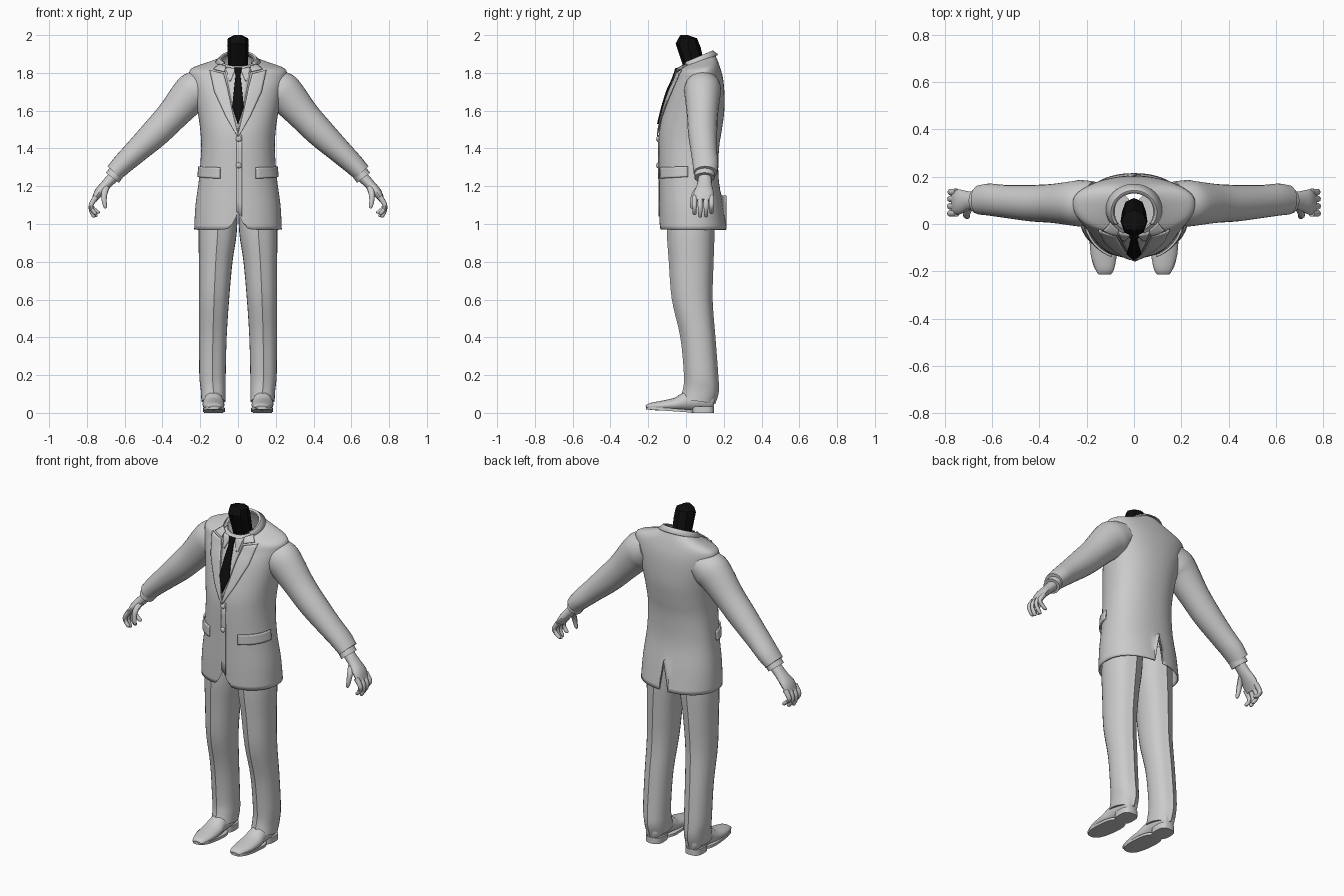
import bpy, bmesh, math
from mathutils import Vector
from mathutils.bvhtree import BVHTree

cube = bpy.data.objects.get("Cube")
if cube:
    bpy.data.objects.remove(cube)


def material(name, value):
    m = bpy.data.materials.new(name)
    m.use_nodes = True
    col = (value, value, value, 1)
    m.diffuse_color = col
    m.node_tree.nodes["Principled BSDF"].inputs["Base Color"].default_value = col
    return m


GREY = material("light grey", 0.6)
BLACK = material("black", 0.004)
parts = []


def finish(bm, name, mat=GREY, mirror=False, thick=0, offset=0):
    """Turn a bmesh into a named object with optional mirror and thickness."""
    bmesh.ops.remove_doubles(bm, verts=bm.verts, dist=1e-5)
    bmesh.ops.recalc_face_normals(bm, faces=bm.faces)
    me = bpy.data.meshes.new(name)
    bm.to_mesh(me)
    bm.free()
    me.materials.append(mat)
    ob = bpy.data.objects.new(name, me)
    bpy.context.collection.objects.link(ob)
    if thick:
        mod = ob.modifiers.new("thickness", 'SOLIDIFY')
        mod.thickness, mod.offset = thick, offset
    if mirror:
        ob.modifiers.new("mirror", 'MIRROR').use_mirror_merge = False
    parts.append(ob)
    return ob


def resample(rows, k):
    """Catmull-Rom interpolation between rows of numbers."""
    out = []
    for i in range(len(rows) - 1):
        a, b, c, d = (rows[min(max(j, 0), len(rows) - 1)] for j in range(i - 1, i + 3))
        for s in range(k):
            t = s / k
            out.append([q + t / 2 * (r - p + t * (2 * p - 5 * q + 4 * r - w + t * (3 * (q - r) + w - p)))
                        for p, q, r, w in zip(a, b, c, d)])
    return out + [list(rows[-1])]


def skin(rings, cap_start=True, cap_end=True):
    """Bridge a list of closed point rings."""
    bm = bmesh.new()
    vs = [[bm.verts.new(p) for p in ring] for ring in rings]
    n = len(vs[0])
    for a, b in zip(vs, vs[1:]):
        for i in range(n):
            bm.faces.new((a[i], a[(i + 1) % n], b[(i + 1) % n], b[i]))
    if cap_start:
        bm.faces.new(vs[0])
    if cap_end:
        bm.faces.new(vs[-1])
    return bm


def ring(row, n=32, power=2, crease=0):
    """Oval at a height: z, centre x, half width, front y, middle y, back y, tilt."""
    z, cx, hw, yf, yc, yb, tilt = row
    pts = []
    for i in range(n):
        a = 2 * math.pi * i / n
        c, s = math.cos(a), math.sin(a)
        x = math.copysign(abs(c) ** (2 / power), c) * hw
        y = math.copysign(abs(s) ** (2 / power), s) * ((yb - yc) if s > 0 else (yc - yf))
        if abs(c) < 1e-4:
            y += math.copysign(crease, s)
        pts.append((cx + x, yc + y, z + tilt * y))
    return pts


def tube(name, pts, side, n=16, k=3, **kw):
    """Round limb along x, y, z points, each with radius across and radius along side."""
    pts = resample(pts, k)
    side = Vector(side)
    rings = []
    for i, p in enumerate(pts):
        a, b = pts[max(i - 1, 0)], pts[min(i + 1, len(pts) - 1)]
        t = (Vector(b[:3]) - Vector(a[:3])).normalized()
        u = side.cross(t).normalized()
        rings.append([Vector(p[:3]) + u * p[3] * math.cos(w) + side * p[4] * math.sin(w)
                      for w in (2 * math.pi * j / n for j in range(n))])
    return finish(skin(rings), name, **kw)


# Jacket body, with rounded front hem and back vent
rows = [(.97, 0, .232, -.14, .04, .215, 0), (1.1, 0, .225, -.142, .04, .195, 0),
        (1.25, 0, .205, -.143, .04, .172, 0), (1.4, 0, .195, -.145, .04, .175, 0),
        (1.5, 0, .2, -.14, .045, .19, 0), (1.6, 0, .215, -.118, .055, .203, 0),
        (1.7, 0, .238, -.088, .075, .203, 0), (1.77, 0, .255, -.06, .085, .195, .05),
        (1.82, 0, .25, -.045, .09, .18, .12), (1.85, 0, .165, -.04, .08, .165, .25),
        (1.865, 0, .1, -.035, .06, .15, .4), (1.872, 0, .088, -.03, .05, .13, .45)]
bm = skin([ring(r, 64, 2.2) for r in resample(rows, 4)], False, False)
for v in bm.verts:
    x = abs(v.co.x)
    if v.co.y < 0 and x < .07:
        v.co.z = max(v.co.z, .97 + .09 * (1 - x / .07) ** 2)
    elif v.co.y > 0 and x < .004:
        v.co.z = max(v.co.z, 1.15)
bmesh.ops.remove_doubles(bm, verts=bm.verts, dist=1e-5)
bmesh.ops.recalc_face_normals(bm, faces=bm.faces)
surface = BVHTree.FromBMesh(bm)
finish(bm, "jacket_body", thick=.008, offset=-1)


def on_jacket(p, lift, radial=False):
    """Project a point onto the jacket, raised by lift."""
    p = Vector(p)
    d = Vector((-p.x, .03 - p.y, 0)).normalized() if radial else Vector((0, 1, 0))
    hit = surface.ray_cast(p, d)[0]
    if hit is None or (hit.y > .07 and not radial):
        hit = surface.find_nearest(p)[0]
    return hit - d * lift


def plate(name, left, right, lift, radial=False, cols=6, k=6, thick=.006, **kw):
    """Thin cloth panel between two edges, laid on the jacket."""
    bm = bmesh.new()
    grid = []
    for i in range(len(left) - 1):
        for s in range(k + (i == len(left) - 2)):
            a = Vector(left[i]).lerp(Vector(left[i + 1]), s / k)
            b = Vector(right[i]).lerp(Vector(right[i + 1]), s / k)
            grid.append([bm.verts.new(on_jacket(a.lerp(b, j / cols), lift, radial))
                         for j in range(cols + 1)])
    for r, q in zip(grid, grid[1:]):
        for j in range(cols):
            bm.faces.new((r[j], r[j + 1], q[j + 1], q[j]))
    return finish(bm, name, thick=thick, **kw)


def front(*xz):
    return [(x, -.4, z) for x, z in xz]


# Shirt front, shirt collar points, lapels, tie and front edge
plate("shirt_front", front((-.07, 1.82), (-.001, 1.49)), front((.07, 1.82), (.001, 1.49)), .002)
plate("shirt_collar_point", front((.012, 1.822), (.04, 1.755)), front((.065, 1.83), (.05, 1.76)),
      .009, mirror=True)
plate("lapel", front((.075, 1.795), (.055, 1.72), (.028, 1.59), (0, 1.48)),
      front((.15, 1.815), (.125, 1.7), (.065, 1.57), (.002, 1.46)), .008, mirror=True)
plate("collar_fold", front((.065, 1.835), (.07, 1.805)), front((.1, 1.845), (.13, 1.82)),
      .01, mirror=True)
tie = [(.02, 1.825), (.013, 1.785), (.02, 1.72), (.031, 1.62), (.001, 1.53)]
plate("tie", front(*[(-x, z) for x, z in tie]), front(*tie), .014, mat=BLACK, thick=.009)
plate("front_edge", front((-.007, 1.47), (-.007, 1.065)), front((.02, 1.47), (.02, 1.04)),
      .002, thick=.004)

# Folded collar round the back of the neck
rows = [(1.875, 0, .086, -.03, .05, .13, .45), (1.877, 0, .096, -.036, .05, .142, .42),
        (1.855, 0, .118, -.045, .06, .168, .38)]
bm = skin([ring(r, 48) for r in rows], False, False)
bmesh.ops.delete(bm, geom=[f for f in bm.faces if f.calc_center_median().y < 0], context='FACES')
finish(bm, "jacket_collar", thick=.006)

# Pocket flaps
plate("pocket_flap", [(.13, -.2, 1.3), (.13, -.2, 1.24)], [(.32, 0, 1.305), (.32, 0, 1.25)],
      .008, radial=True, cols=10, thick=.009, mirror=True)

# Jacket buttons
for name, z in (("upper_button", 1.45), ("lower_button", 1.31)):
    bm = bmesh.new()
    bmesh.ops.create_uvsphere(bm, u_segments=16, v_segments=8, radius=.015)
    bmesh.ops.scale(bm, vec=(1, .6, 1), verts=bm.verts)
    bmesh.ops.translate(bm, vec=on_jacket((.004, -.4, z), .005), verts=bm.verts)
    finish(bm, name)

# Neck
rows = [(1.79, 0, .05, 0, .055, .11, 0), (1.945, 0, .057, -.055, .01, .078, -.15),
        (1.983, 0, .054, -.04, .01, .058, 0), (2, 0, .02, -.03, -.01, .01, 0)]
finish(skin([ring(r, 8) for r in rows]), "neck", BLACK)

# Sleeves and shirt cuffs
Y, X = (0, 1, 0), (1, 0, 0)
tube("sleeve", [(.17, .09, 1.735, .085, .09), (.225, .088, 1.705, .105, .098),
                (.267, .087, 1.668, .099, .093), (.35, .087, 1.573, .084, .082),
                (.437, .088, 1.482, .077, .077), (.54, .095, 1.384, .064, .07),
                (.61, .103, 1.318, .056, .068), (.655, .102, 1.272, .049, .062)],
     Y, n=24, mirror=True)
tube("shirt_cuff", [(.63, .1, 1.29, .042, .052), (.665, .098, 1.245, .044, .054)], Y, mirror=True)

# Hands
tube("palm", [(.655, .1, 1.255, .03, .034), (.7, .098, 1.207, .027, .04),
              (.738, .093, 1.165, .024, .053), (.762, .09, 1.125, .014, .05)], Y, mirror=True)
for name, y, reach, curl in (("index_finger", .045, .075, .02), ("middle_finger", .075, .09, .012),
                             ("ring_finger", .106, .088, .022), ("little_finger", .135, .07, .034)):
    tube(name, [(.75, y, 1.145, .015, .015), (.776, y, 1.105, .013, .014),
                (.782 - curl * .4, y, 1.125 - reach * .6, .011, .012),
                (.775 - curl, y, 1.125 - reach * .93, .01, .01),
                (.772 - curl, y, 1.125 - reach, .004, .004)], Y, n=10, mirror=True)
tube("thumb", [(.695, .075, 1.2, .018, .018), (.708, .045, 1.16, .016, .016),
               (.708, .034, 1.12, .013, .012), (.703, .031, 1.093, .01, .009),
               (.701, .03, 1.083, .004, .004)], Y, n=10, mirror=True)

# Creased trouser legs
rows = [(.062, .13, .064, -.024, .06, .147, -.15), (.12, .131, .066, -.008, .075, .166, -.08),
        (.2, .135, .07, -.003, .08, .163, 0), (.4, .133, .073, -.022, .065, .148, 0),
        (.6, .127, .08, -.067, .035, .133, 0), (.8, .118, .089, -.083, .03, .138, 0),
        (.95, .108, .101, -.093, .03, .143, 0), (1.12, .1, .1, -.093, .03, .145, 0)]
finish(skin([ring(r, 28, 2.1, .008) for r in resample(rows, 4)]), "trouser_leg", mirror=True)

# Shoes with sole and heel
tube("shoe_upper", [(.124, -.212, .03, .008, .028), (.124, -.19, .034, .018, .04),
                    (.128, -.13, .038, .026, .055), (.13, -.05, .046, .036, .058),
                    (.13, 0, .06, .05, .052), (.13, .08, .068, .055, .05),
                    (.13, .135, .062, .046, .04), (.13, .15, .06, .03, .025)],
     X, n=20, mirror=True)
sole = [(z, .127, .058, -.213, -.06, .05, -.07) for z in (.008, .023)]
finish(skin([ring(r, 32, 2.6) for r in sole]), "shoe_sole", mirror=True)
heel = [(z, .13, .05, .03, .09, .149, 0) for z in (0, .035)]
finish(skin([ring(r, 24, 2.8) for r in heel]), "shoe_heel", mirror=True)

# Smooth shading with sharp creases kept
bpy.ops.object.select_all(action='DESELECT')
for ob in parts:
    ob.select_set(True)
bpy.context.view_layer.objects.active = parts[0]
bpy.ops.object.shade_smooth_by_angle(angle=math.radians(38))
